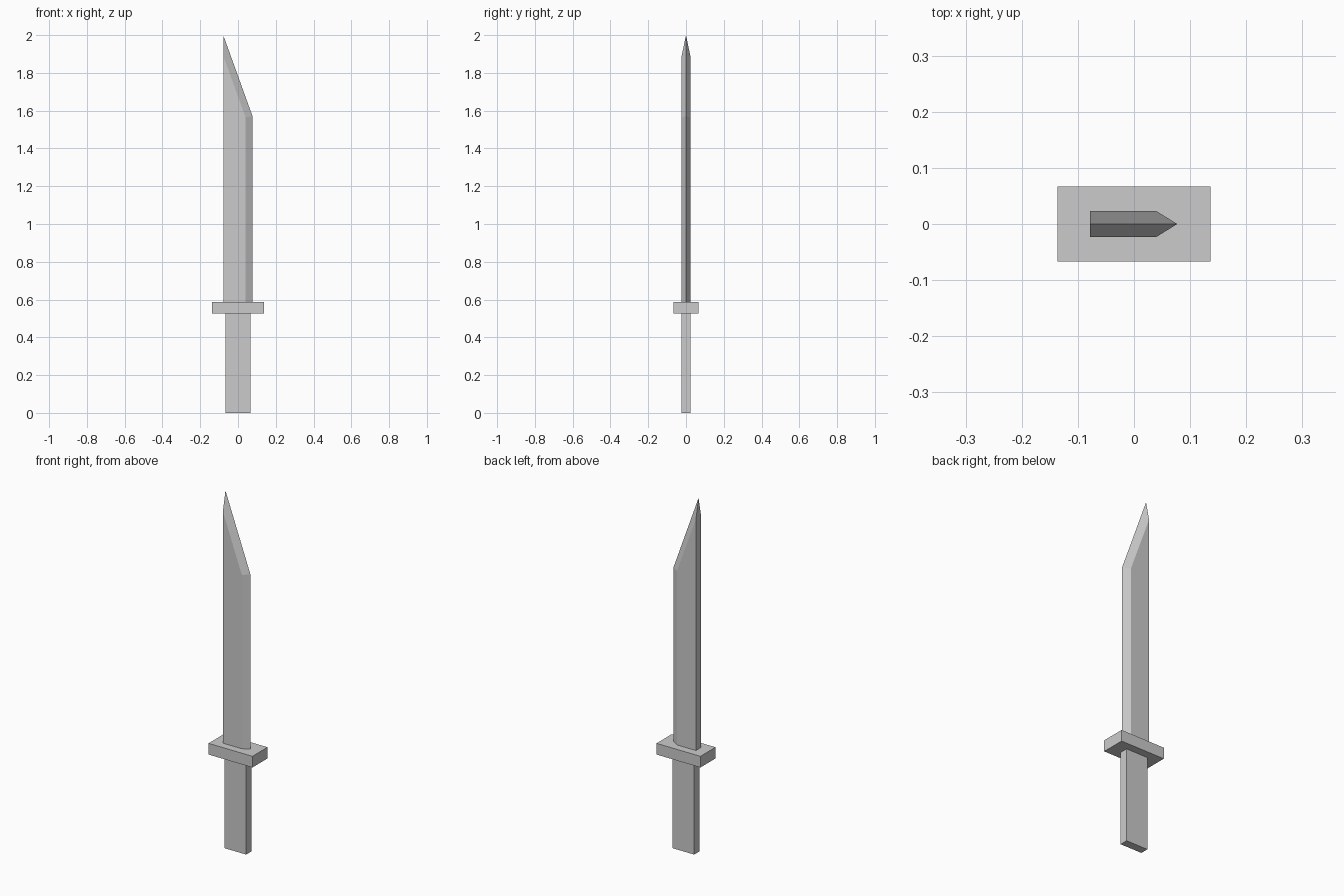
import bpy, bmesh

if "Cube" in bpy.data.objects:
    bpy.data.objects.remove(bpy.data.objects["Cube"])


def box(name, size, z0, z1):
    bpy.ops.mesh.primitive_cube_add(size=1, location=(0, 0, (z0 + z1) / 2))
    ob = bpy.context.object
    ob.name = name
    ob.scale = (size[0], size[1], z1 - z0)
    bpy.ops.object.transform_apply(location=False, rotation=False, scale=True)
    return ob


# handle and cross guard
box("handle", (0.134, 0.046), 0.0, 0.525)
box("guard", (0.273, 0.134), 0.525, 0.588)

# blade: pentagonal section, thick spine at -x, sharpened edge at +x
SPINE, SHOULDER, EDGE, HALF = -0.078, 0.04, 0.077, 0.023
BASE = 0.588
bm = bmesh.new()
edge_low = bm.verts.new((EDGE, 0, BASE))
edge_high = bm.verts.new((EDGE, 0, 1.57))
tip = bm.verts.new((SPINE, 0, 2.0))
flats = []
for y in (-HALF, HALF):
    flat = [bm.verts.new((x, y, z)) for x, z in
            ((SPINE, BASE), (SHOULDER, BASE), (SHOULDER, 1.565), (SPINE, 1.89))]
    bm.faces.new(flat)                                       # broad side
    bm.faces.new((flat[1], edge_low, edge_high, flat[2]))    # cutting bevel
    bm.faces.new((flat[2], edge_high, tip, flat[3]))         # point bevel
    flats.append(flat)
a, b = flats
bm.faces.new((a[0], a[3], tip, b[3], b[0]))                  # spine
bm.faces.new((a[0], b[0], b[1], edge_low, a[1]))             # base
bmesh.ops.recalc_face_normals(bm, faces=bm.faces)
mesh = bpy.data.meshes.new("blade")
bm.to_mesh(mesh)
bm.free()
bpy.context.collection.objects.link(bpy.data.objects.new("blade", mesh))
